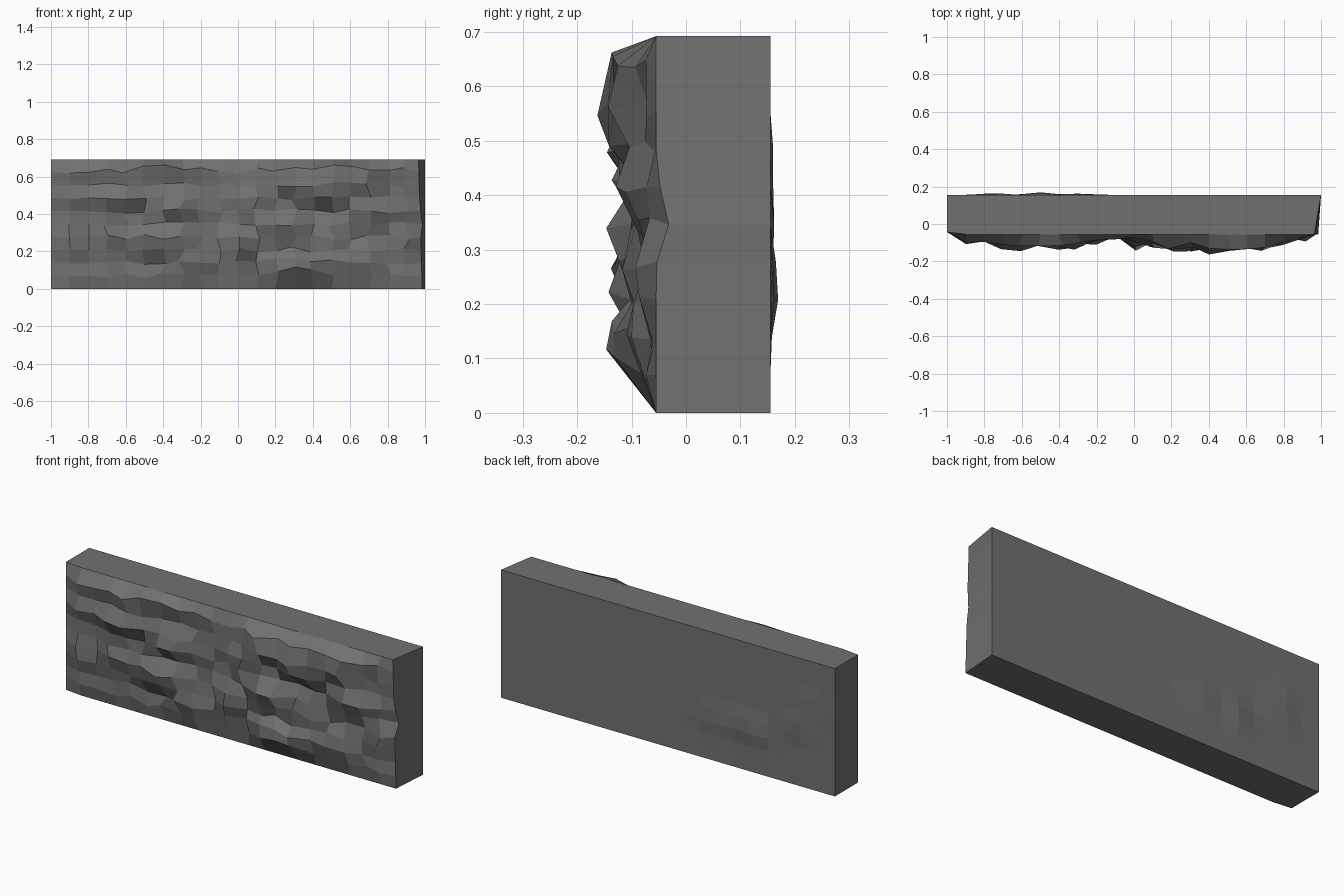
import bpy
import bmesh
import math
import random

random.seed(4)
default = bpy.data.objects.get("Cube")
if default:
    bpy.data.objects.remove(default, do_unlink=True)

COLUMNS, ROWS = 20, 10
HEIGHT = 0.692
FRONT, BACK = -0.055, 0.155

# Rock ledges on the front: x, z, half width, depth
LEDGES = [
    (-.88, .62, .13, .045), (-.5, .63, .3, .06), (-.62, .47, .15, .085),
    (-.9, .48, .12, .05), (-.35, .43, .15, .075), (-.9, .23, .1, .05),
    (-.4, .25, .18, .08), (-.68, .28, .1, .055), (-.25, .13, .12, .05),
    (.02, .21, .07, .09), (.1, .46, .1, .085), (.3, .12, .14, .09),
    (.25, .32, .16, .09), (.43, .53, .14, .115), (.55, .66, .3, .08),
    (.66, .54, .12, .085), (.6, .14, .15, .06), (.48, .27, .1, .07),
    (.7, .39, .13, .07), (.93, .57, .1, .025), (.93, .25, .1, .033),
    (-.15, .62, .14, .028), (.2, .64, .11, .08), (.2, .54, .1, .08),
]

# Shallow swellings on the back: x, z, half width, depth
SWELLINGS = [
    (-.8, .45, .13, .008), (-.75, .33, .15, .011),
    (-.5, .23, .14, .018), (-.28, .23, .13, .01),
]


def ledge_depth(x, z):
    """Ledges slope gently above their lip and drop steeply below it."""
    depth = 0.012
    for cx, cz, width, height in LEDGES:
        reach = 0.12 if z > cz else 0.075
        across = math.exp(-((x - cx) / width) ** 4)
        upright = math.exp(-((z - cz) / reach) ** 2)
        depth = max(depth, height * across * upright)
    return depth


def swelling_depth(x, z):
    depth = 0
    for cx, cz, width, height in SWELLINGS:
        distance = math.hypot(x - cx, (z - cz) * 1.3)
        depth = max(depth, height * (1 - distance / width))
    return depth


def bell(value, centre, width):
    return math.exp(-((value - centre) / width) ** 2)


def row_lift(x, z):
    """Raises the courses along the foot and the top of the wall."""
    foot = 0.045 * bell(x, 0.3, 0.17) * bell(z, 0.08, 0.08)
    crest = max(bell(x, 0.5, 0.4), bell(x, -0.4, 0.2))
    return foot + 0.032 * crest * bell(z, 0.63, 0.05)


def grid_point(i, j):
    return -1 + 2 * i / COLUMNS, HEIGHT * j / ROWS


def on_rim(i, j):
    return i in (0, COLUMNS) or j in (0, ROWS)


def front_point(i, j):
    x, z = grid_point(i, j)
    if i == COLUMNS:
        # Leaning, slightly notched right hand edge
        notch = 0.025 * bell(z, 0.36, 0.05)
        return 0.985 - 0.02 * z / HEIGHT + notch / 2, FRONT + notch, z
    if i == 0:
        return x, FRONT + 0.012, z
    if on_rim(i, j):
        return x, FRONT, z
    loose = 0.004 if i < 3 else 0.018
    x += random.uniform(-loose, loose)
    z += row_lift(x, z) + random.uniform(-loose, loose) * 0.8
    z = min(z, HEIGHT - 0.03)
    y = FRONT - ledge_depth(x, z) + random.uniform(-.007, .007)
    return x, min(y, FRONT), z


def back_point(i, j):
    x, z = grid_point(i, j)
    bulge = 0 if on_rim(i, j) else swelling_depth(x, z)
    return x, BACK + bulge, z


def add_sheet(bm, point):
    verts = {(i, j): bm.verts.new(point(i, j))
             for i in range(COLUMNS + 1) for j in range(ROWS + 1)}
    for i in range(COLUMNS):
        for j in range(ROWS):
            bm.faces.new([verts[i, j], verts[i + 1, j],
                          verts[i + 1, j + 1], verts[i, j + 1]])
    return verts


# Front and back sheets
bm = bmesh.new()
front = add_sheet(bm, front_point)
back = add_sheet(bm, back_point)

# Flat walls joining the two rims
rim = [(i, 0) for i in range(COLUMNS)]
rim += [(COLUMNS, j) for j in range(ROWS)]
rim += [(i, ROWS) for i in range(COLUMNS, 0, -1)]
rim += [(0, j) for j in range(ROWS, 0, -1)]
for here, there in zip(rim, rim[1:] + rim[:1]):
    bm.faces.new([front[here], front[there], back[there], back[here]])
bmesh.ops.recalc_face_normals(bm, faces=bm.faces[:])

mesh = bpy.data.meshes.new("rock_wall")
bm.to_mesh(mesh)
bm.free()
wall = bpy.data.objects.new("rock_wall", mesh)
bpy.context.collection.objects.link(wall)

# Stone colour
stone = bpy.data.materials.new("grey stone")
stone.use_nodes = True
colour = (0.165, 0.165, 0.165, 1)
stone.diffuse_color = colour
stone.node_tree.nodes["Principled BSDF"].inputs["Base Color"].default_value = colour
mesh.materials.append(stone)
